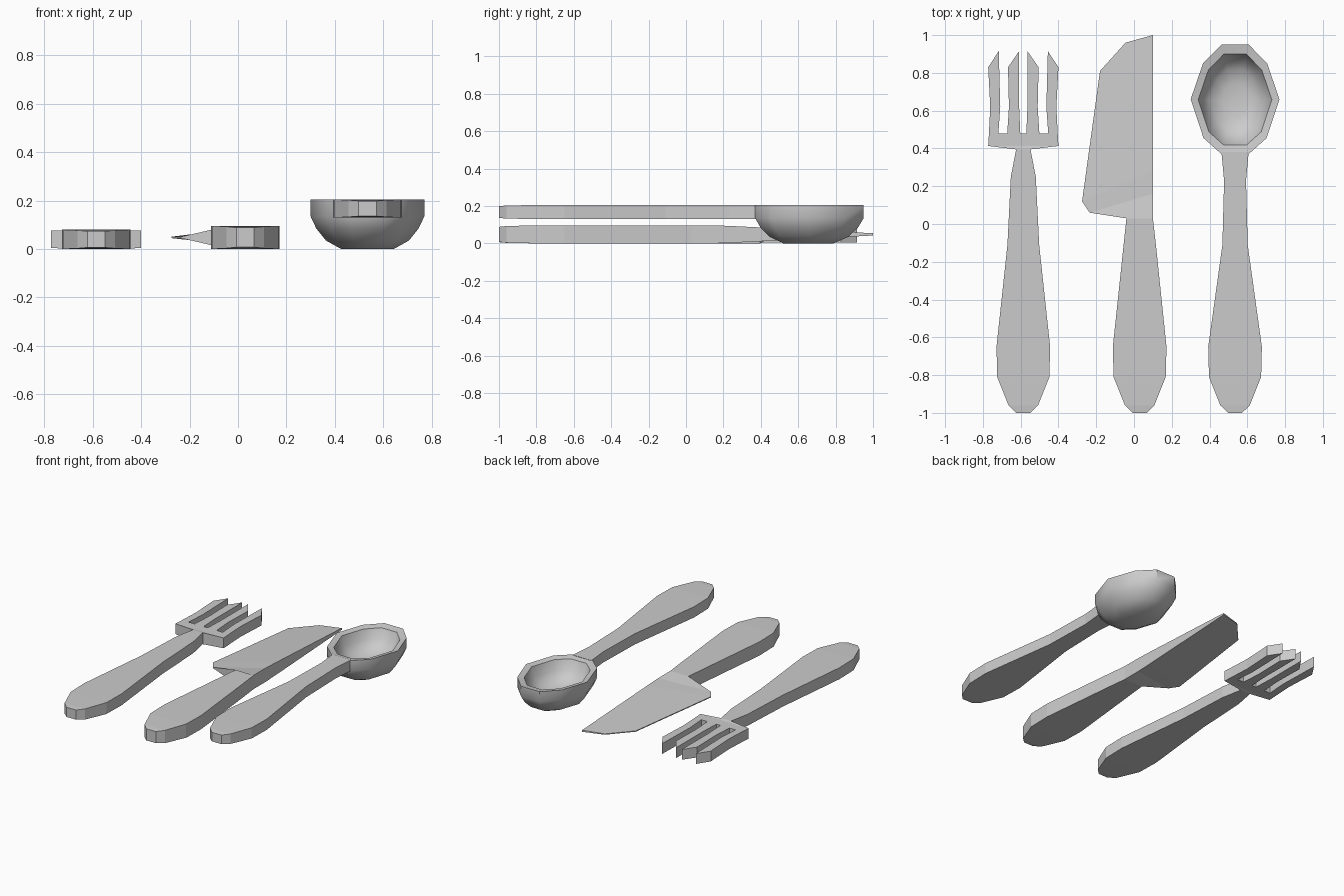
import bpy
import bmesh
import math

cube = bpy.data.objects.get("Cube")
if cube:
    bpy.data.objects.remove(cube, do_unlink=True)

# One plain grey metal for everything
metal = bpy.data.materials.new("grey_metal")
metal.use_nodes = True
GREY = (0.6, 0.6, 0.6, 1)
metal.diffuse_color = GREY
metal.node_tree.nodes["Principled BSDF"].inputs["Base Color"].default_value = GREY


def finish(bm, name):
    bmesh.ops.recalc_face_normals(bm, faces=bm.faces)
    mesh = bpy.data.meshes.new(name)
    bm.to_mesh(mesh)
    bm.free()
    mesh.materials.append(metal)
    obj = bpy.data.objects.new(name, mesh)
    bpy.context.collection.objects.link(obj)
    return obj


def loft(bm, rings):
    """Skin a list of equal-length vertex rings and cap both ends."""
    rings = [[bm.verts.new(p) for p in ring] for ring in rings]
    n = len(rings[0])
    for a, b in zip(rings, rings[1:]):
        for i in range(n):
            j = (i + 1) % n
            bm.faces.new((a[i], a[j], b[j], b[i]))
    bm.faces.new(rings[0])
    bm.faces.new(rings[-1])


def bar(bm, stations, mid):
    """Flat bar from stations of left and right points (x, y, half thickness)."""
    loft(bm, [[(lx, ly, mid - lh), (rx, ry, mid - rh),
               (rx, ry, mid + rh), (lx, ly, mid + lh)]
              for (lx, ly, lh), (rx, ry, rh) in stations])


def symmetric(rows, cx, half):
    """Stations from rows of (y, half width, thickness factor)."""
    return [((cx - w, y, half * t), (cx + w, y, half * t)) for y, w, t in rows]


# Rounded grip shared by all three pieces
GRIP = [(-1, 0.037, 0.84), (-0.96, 0.078, 0.93), (-0.81, 0.138, 1), (-0.65, 0.142, 1)]

# Fork: grip, neck and crossbar in one strip, then mirrored tines
FORK_X, FORK_H = -0.586, 0.04
bm = bmesh.new()
rows = GRIP + [(-0.11, 0.084, 1), (0.25, 0.066, 1), (0.395, 0.038, 1),
               (0.413, 0.186, 0.9), (0.48, 0.182, 0.9)]
bar(bm, symmetric(rows, FORK_X, FORK_H), FORK_H)
# Each tine: (outer, inner) offsets at the root, the waist and the tip
for root, waist, tip in (((0.182, 0.132), (0.175, 0.122), (0.186, 0.13)),
                         ((0.085, 0.016), (0.076, 0.022), (0.081, 0.022))):
    for side in (-1, 1):
        pts = [(root, 0.48, 0.48), (waist, 0.62, 0.62), (tip, 0.83, 0.915)]
        bar(bm, [((FORK_X + side * o, yo, FORK_H * 0.9),
                  (FORK_X + side * i, yi, FORK_H * 0.9))
                 for (o, i), yo, yi in pts], FORK_H)
finish(bm, "fork")

# Knife: grip runs into a wedge blade, thick at the spine and thin at the edge
KNIFE_X, KNIFE_H = 0.03, 0.048
thin = 0.003
stations = symmetric(GRIP, KNIFE_X, KNIFE_H) + [
    ((-0.055, -0.11, KNIFE_H), (0.116, -0.11, KNIFE_H)),
    ((-0.04, 0.03, KNIFE_H), (0.1, 0.03, KNIFE_H)),
    ((-0.235, 0.06, thin), (0.1, 0.16, KNIFE_H)),
    ((-0.275, 0.12, thin), (0.1, 0.28, 0.043)),
    ((-0.18, 0.81, thin), (0.1, 0.83, 0.015)),
    ((-0.045, 0.96, thin), (0.1, 1, 0.006)),
]
bm = bmesh.new()
bar(bm, stations, KNIFE_H)
finish(bm, "knife")

# Spoon handle
SPOON_X, TOP = 0.535, 0.205
bm = bmesh.new()
rows = GRIP + [(-0.11, 0.067, 1), (0.23, 0.058, 1), (0.38, 0.072, 1)]
bar(bm, symmetric(rows, SPOON_X, 0.0375), TOP - 0.0375)
finish(bm, "spoon_handle")

# Spoon bowl: faceted rim scaled into outer and inner rings
BOWL_Y = 0.65
half_rim = [(0.072, 0.37), (0.167, 0.455), (0.235, 0.66), (0.17, 0.85), (0.072, 0.95)]
rim = half_rim + [(-x, y) for x, y in reversed(half_rim)]
levels = [(0.46, 0), (0.73, 0.035), (0.9, 0.085), (1, 0.135), (1, TOP),
          (0.83, 0.196), (0.74, 0.13), (0.56, 0.08), (0.3, 0.06)]
bm = bmesh.new()
loft(bm, [[(SPOON_X + x * s, BOWL_Y + (y - BOWL_Y) * s, z) for x, y in rim]
          for s, z in levels])
bowl = finish(bm, "spoon_bowl")
bpy.ops.object.select_all(action="DESELECT")
bowl.select_set(True)
bpy.context.view_layer.objects.active = bowl
bpy.ops.object.shade_smooth_by_angle(angle=math.radians(45))
